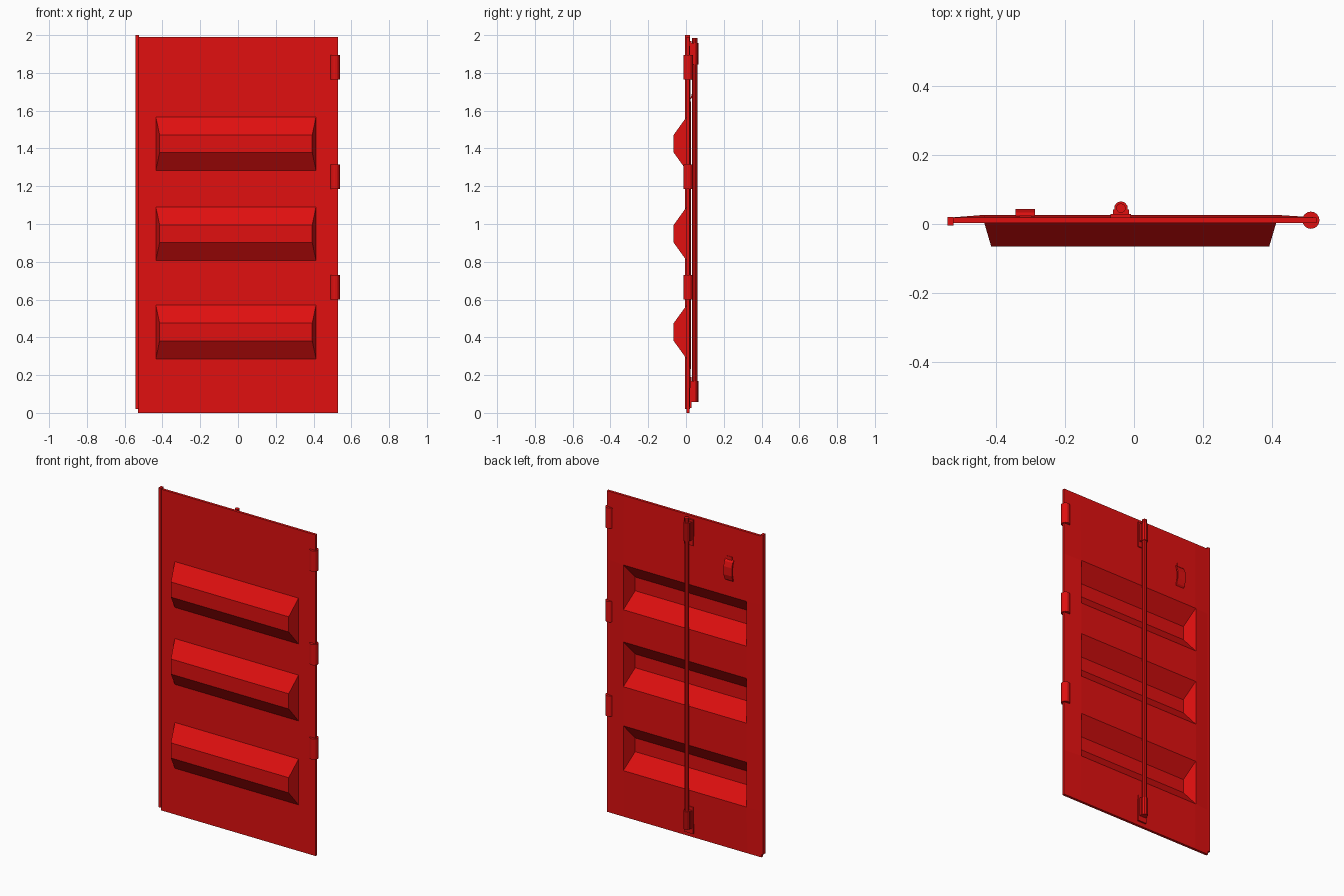
import bpy, bmesh
from mathutils import Matrix

if "Cube" in bpy.data.objects:
    bpy.data.objects.remove(bpy.data.objects["Cube"])

red = bpy.data.materials.new("red paint")
red.use_nodes = True
red.diffuse_color = (0.75, 0.005, 0.005, 1)
red.node_tree.nodes["Principled BSDF"].inputs["Base Color"].default_value = red.diffuse_color


def finish(name, bm):
    mesh = bpy.data.meshes.new(name)
    bm.to_mesh(mesh)
    bm.free()
    mesh.materials.append(red)
    obj = bpy.data.objects.new(name, mesh)
    bpy.context.collection.objects.link(obj)
    return obj


def box(name, x, y, z):
    bm = bmesh.new()
    bmesh.ops.create_cube(bm, size=1)
    for v in bm.verts:
        for i, (lo, hi) in enumerate((x, y, z)):
            v.co[i] = hi if v.co[i] > 0 else lo
    return finish(name, bm)


def rod(name, x, y, z, radius, sides):
    bm = bmesh.new()
    bmesh.ops.create_cone(bm, cap_ends=True, segments=sides, radius1=radius, radius2=radius,
                          depth=z[1] - z[0],
                          matrix=Matrix.Translation((x, y, (z[0] + z[1]) / 2)))
    return finish(name, bm)


def extrude_x(name, profile, x0, x1):
    bm = bmesh.new()
    face = bm.faces.new([bm.verts.new((x0, y, z)) for y, z in profile])
    new = bmesh.ops.extrude_face_region(bm, geom=[face])["geom"]
    bmesh.ops.translate(bm, vec=(x1 - x0, 0, 0),
                        verts=[v for v in new if isinstance(v, bmesh.types.BMVert)])
    bmesh.ops.recalc_face_normals(bm, faces=bm.faces)
    return finish(name, bm)


# Door sheet with three pressed ribs, open at the back
FRONT, BACK, RIB = 0.003, 0.019, -0.065
rib_z = [0.428, 0.948, 1.425]
xs = [-0.53, -0.435, 0.413, 0.53]
zs = [0.0] + [c + s * 0.142 for c in rib_z for s in (-1, 1)] + [1.99]
bm = bmesh.new()
grid = [[bm.verts.new((x, FRONT, z)) for x in xs] for z in zs]
for j in range(len(zs) - 1):
    for i in range(len(xs) - 1):
        ring = [grid[j][i], grid[j][i + 1], grid[j + 1][i + 1], grid[j + 1][i]]
        if i == 1 and j % 2 == 1:
            c = rib_z[j // 2]
            x0, x1 = xs[1] + 0.02, xs[2] - 0.02
            top = [bm.verts.new((x, RIB, c + dz)) for x, dz in
                   ((x0, -0.047), (x1, -0.047), (x1, 0.047), (x0, 0.047))]
            bm.faces.new(top)
            for k in range(4):
                n = (k + 1) % 4
                bm.faces.new((ring[k], ring[n], top[n], top[k]))
        else:
            bm.faces.new(ring)
panel = finish("door_panel", bm)
solid = panel.modifiers.new("thickness", "SOLIDIFY")
solid.thickness = BACK - FRONT
solid.offset = -1
solid.use_even_offset = True

# Closing strip on the free edge
box("edge_strip", (-0.542, -0.525), (-0.005, 0.021), (0.02, 2.0))

# Hinge barrels
for name, c in (("lower", 0.665), ("middle", 1.25), ("upper", 1.83)):
    rod(name + "_hinge", 0.514, 0.011, (c - 0.064, c + 0.064), 0.025, 16)

# Locking rod with a sleeve and bracket at each end
ROD_X, ROD_Y = -0.038, 0.046
rod("locking_rod", ROD_X, ROD_Y, (0.058, 1.985), 0.014, 10)
for name, plate, sleeve in (("lower", (0.025, 0.19), (0.058, 0.17)),
                            ("upper", (1.81, 1.97), (1.845, 1.957))):
    box(name + "_bracket_plate", (ROD_X - 0.03, ROD_X + 0.03), (BACK, 0.029), plate)
    box(name + "_bracket_block", (ROD_X - 0.023, ROD_X + 0.023), (0.028, 0.042), sleeve)
    rod(name + "_sleeve", ROD_X, ROD_Y, sleeve, 0.02, 10)

# Bowed pull handle on a base plate
box("handle_base", (-0.333, -0.298), (BACK, 0.025), (1.64, 1.81))
extrude_x("handle_grip", [(BACK, 1.655), (0.034, 1.67), (0.043, 1.70), (0.043, 1.75),
                          (0.034, 1.78), (BACK, 1.795), (0.028, 1.772), (0.034, 1.748),
                          (0.034, 1.702), (0.028, 1.678)], -0.344, -0.287)
